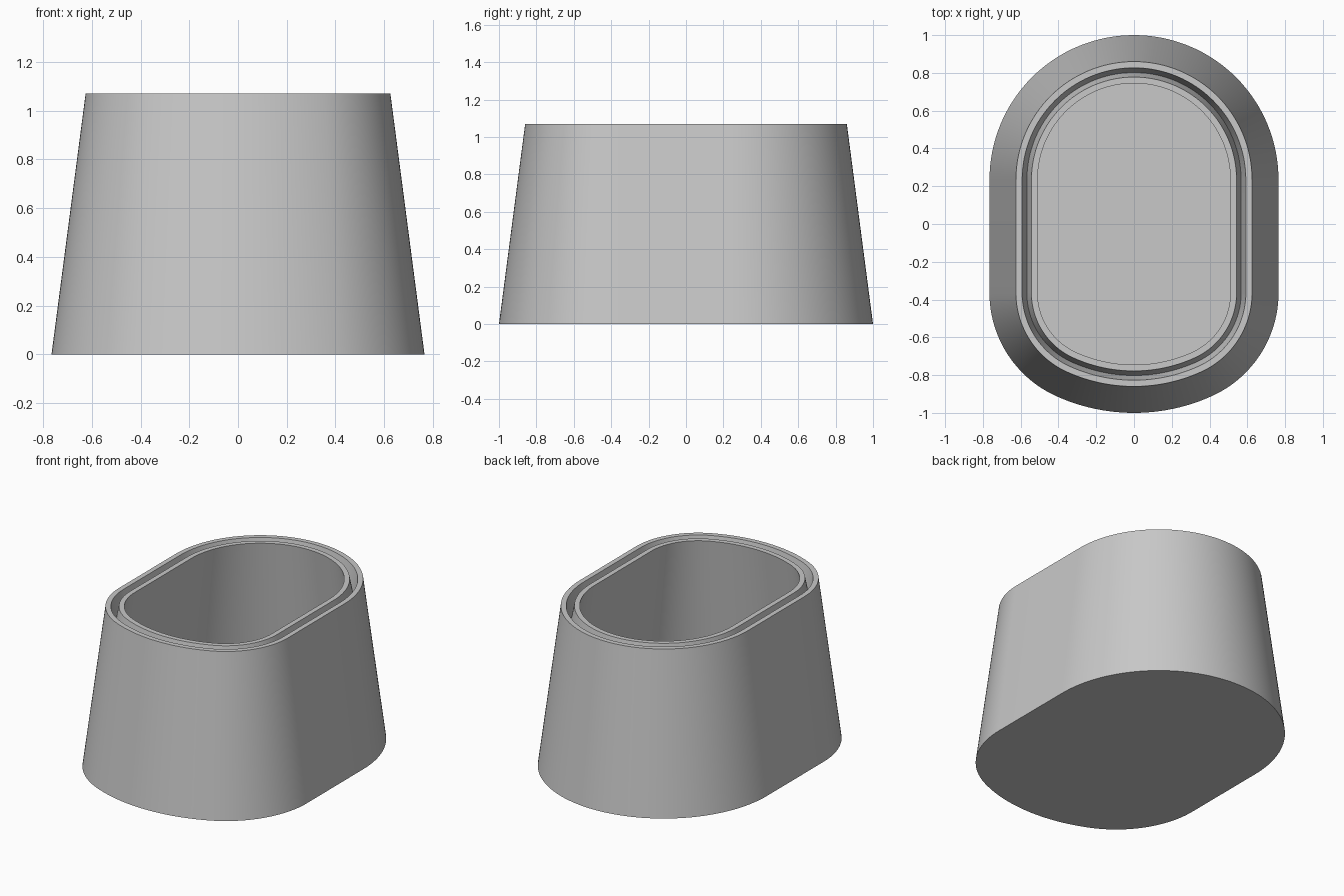
import bpy, bmesh
from math import atan2, cos, sin, pi, hypot

cube = bpy.data.objects.get("Cube")
if cube:
    bpy.data.objects.remove(cube, do_unlink=True)

HEIGHT = 1.07
LEAN = 0.14      # inward draft of the walls from base to rim
WALL = 0.115     # wall thickness at the rim
FLOOR = 0.1      # height of the cavity floor

grey = bpy.data.materials.new("plain grey")
grey.use_nodes = True
colour = (0.58, 0.58, 0.58, 1)
grey.diffuse_color = colour
grey.node_tree.nodes["Principled BSDF"].inputs["Base Color"].default_value = colour


def arc(cx, cy, radius, start, end, steps):
    """Points along an arc, both ends included."""
    angles = [start + (end - start) * i / steps for i in range(steps + 1)]
    return [(cx + radius * cos(a), cy + radius * sin(a)) for a in angles]


def outline(inset):
    """Rounded plan: round back, straight sides, flatter front."""
    cx, cy = 0.165, -0.364
    turn = atan2(cy, cx)
    corner = 1 - hypot(cx, cy) - inset
    points = arc(0, 0.235, 0.765 - inset, 0, pi, 64)
    points += arc(-cx, cy, corner, pi, pi - turn, 24)
    points += arc(0, 0, 1 - inset, -pi - turn, turn, 24)[1:-1]
    points += arc(cx, cy, corner, turn, 0, 24)
    return points


def loft(name, profile):
    """Skin rings of (inset, height) and close both ends."""
    bm = bmesh.new()
    rings = [[bm.verts.new((x, y, z)) for x, y in outline(inset)]
             for inset, z in profile]
    for low, high in zip(rings, rings[1:]):
        for i in range(len(low)):
            bm.faces.new((low[i - 1], low[i], high[i], high[i - 1]))
    bm.faces.new(list(reversed(rings[0])))
    bm.faces.new(rings[-1])
    bmesh.ops.recalc_face_normals(bm, faces=bm.faces)
    mesh = bpy.data.meshes.new(name)
    bm.to_mesh(mesh)
    bm.free()
    mesh.materials.append(grey)
    obj = bpy.data.objects.new(name, mesh)
    bpy.context.collection.objects.link(obj)
    return obj


# Tapered shell, grooved rim and hollow inside in one skin
container = loft("tapered_container", [
    (0, 0),
    (LEAN, HEIGHT),                                  # outer wall
    (LEAN + 0.033, HEIGHT),                          # outer lip
    (LEAN + 0.058, HEIGHT - 0.12),                   # groove bottom
    (LEAN + 0.082, HEIGHT),                          # inner lip
    (LEAN + WALL, HEIGHT),
    (LEAN * FLOOR / HEIGHT + WALL, FLOOR),           # cavity wall and floor
])

bpy.ops.object.select_all(action="DESELECT")
container.select_set(True)
bpy.context.view_layer.objects.active = container
bpy.ops.object.shade_smooth_by_angle(angle=pi / 6)
